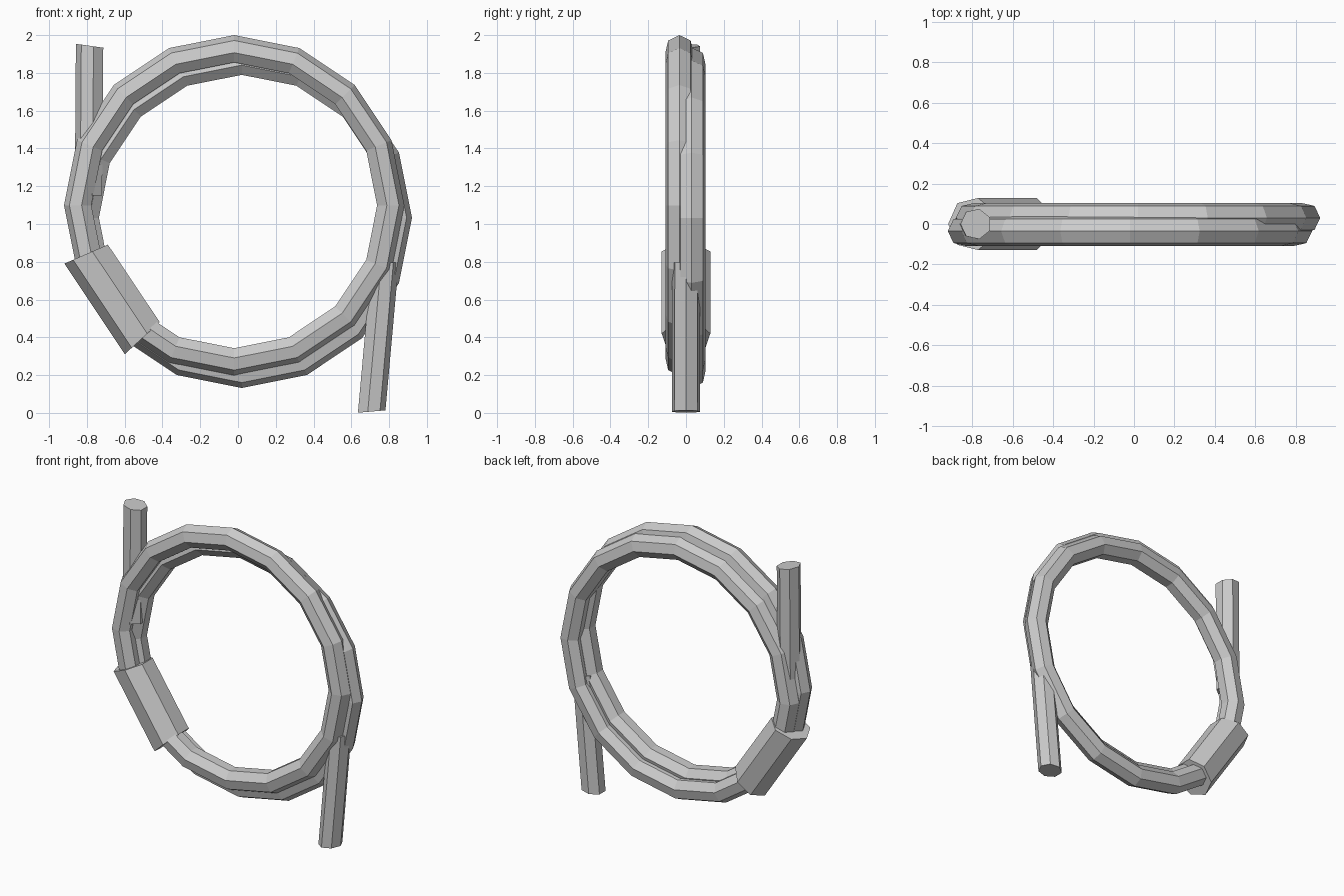
import bpy, bmesh
from math import sin, cos, pi, radians

if "Cube" in bpy.data.objects:
    bpy.data.objects.remove(bpy.data.objects["Cube"])

SIDES = 7  # heptagonal rope cross-section, one corner pointing outward


def loft(name, sections, closed=False):
    """Skin sections given as (x, y, z, outward angle, radius)."""
    bm = bmesh.new()
    rings = []
    for x, y, z, out, r in sections:
        ring = []
        for i in range(SIDES):
            a = 2 * pi * i / SIDES
            u = r * cos(a)
            ring.append(bm.verts.new((x + u * cos(out), y + r * sin(a), z + u * sin(out))))
        rings.append(ring)
    pairs = list(zip(rings, rings[1:]))
    if closed:
        pairs.append((rings[-1], rings[0]))
    else:
        bm.faces.new(rings[0])
        bm.faces.new(rings[-1])
    for a, b in pairs:
        for i in range(SIDES):
            j = (i + 1) % SIDES
            bm.faces.new((a[i], a[j], b[j], b[i]))
    bmesh.ops.recalc_face_normals(bm, faces=bm.faces)
    mesh = bpy.data.meshes.new(name)
    bm.to_mesh(mesh)
    bm.free()
    obj = bpy.data.objects.new(name, mesh)
    bpy.context.collection.objects.link(obj)
    return obj


def rope_loop(name, cx, cy, cz, radius=0.825, steps=16):
    angles = [2 * pi * k / steps for k in range(steps)]
    loft(name, [(cx + radius * cos(a), cy, cz + radius * sin(a), a, 0.076)
                for a in angles], closed=True)


# Two overlapping coils of rope
rope_loop("front_coil", -0.02, -0.035, 1.099)
rope_loop("back_coil", 0.02, 0.03, 1.033)

# Loose rope ends with slightly slanted cuts
loft("upper_rope_end", [(-0.782, 0, 1.943, radians(172), 0.077),
                        (-0.788, 0, 1.15, pi, 0.076)])
loft("lower_rope_end", [(0.704, 0, 0.007, radians(5), 0.077),
                        (0.775, 0, 0.795, 0, 0.076)])

# Binding sleeve wrapped around both coils, mitred at each end
loft("binding_sleeve", [(-0.798, 0, 0.843, radians(203.5), 0.132),
                        (-0.502, 0, 0.4, radians(222.5), 0.132)])
